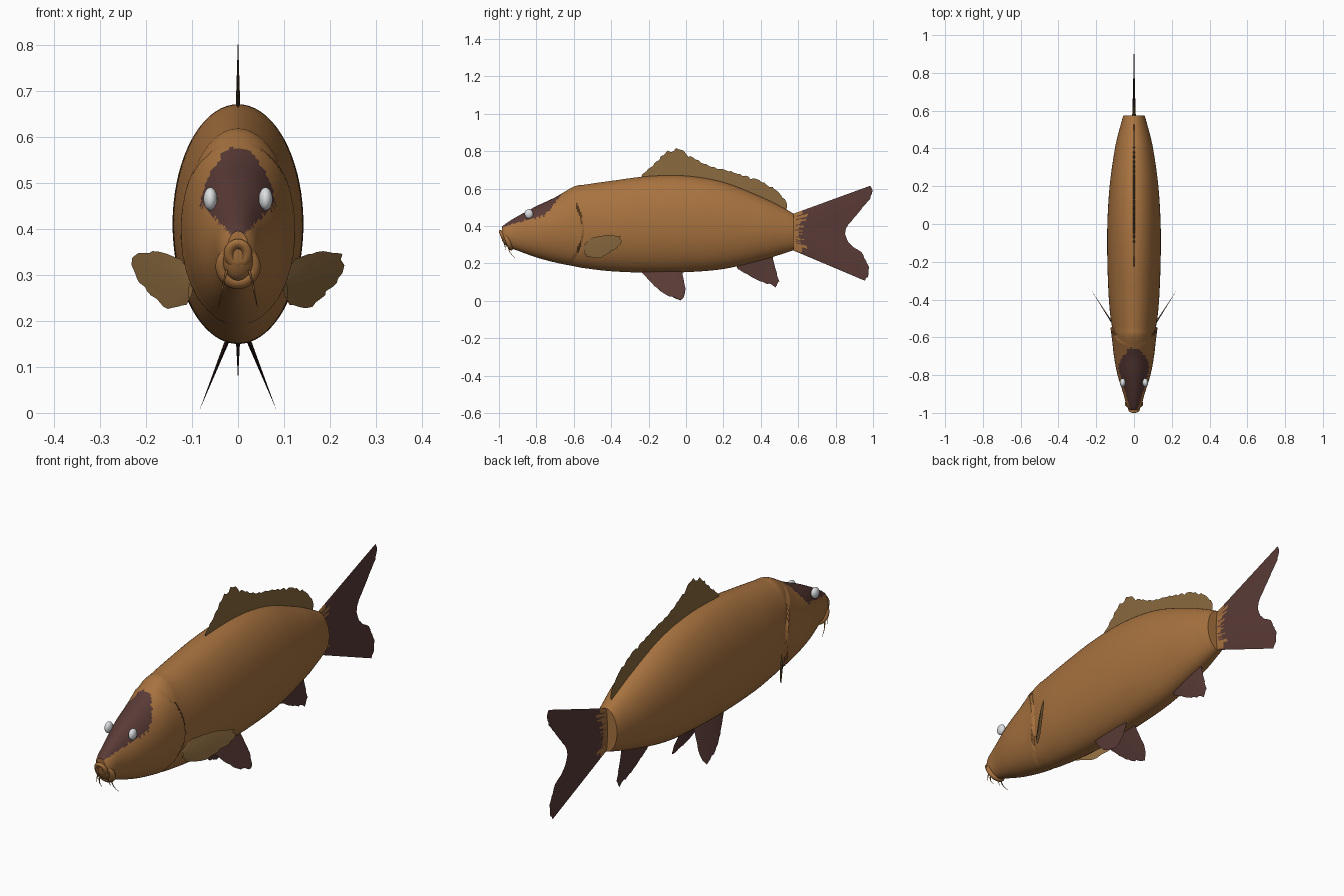
import bpy, bmesh, math, random
from mathutils import Vector

if "Cube" in bpy.data.objects:
    bpy.data.objects.remove(bpy.data.objects["Cube"])

random.seed(4)


def material(name, rgb):
    m = bpy.data.materials.new(name)
    m.diffuse_color = (*rgb, 1)
    m.use_nodes = True
    m.node_tree.nodes["Principled BSDF"].inputs["Base Color"].default_value = m.diffuse_color
    return m


SKIN = material("golden brown skin", (0.39, 0.17, 0.05))
DARK = material("dark maroon", (0.10, 0.043, 0.037))
OLIVE = material("olive fin", (0.25, 0.14, 0.048))
WHITE = material("pale eye", (0.72, 0.74, 0.76))


def finish(name, bm, mats, angle=50):
    bmesh.ops.remove_doubles(bm, verts=bm.verts, dist=1e-5)
    bmesh.ops.recalc_face_normals(bm, faces=bm.faces)
    me = bpy.data.meshes.new(name)
    bm.to_mesh(me)
    bm.free()
    for m in mats:
        me.materials.append(m)
    ob = bpy.data.objects.new(name, me)
    bpy.context.collection.objects.link(ob)
    bpy.ops.object.select_all(action='DESELECT')
    ob.select_set(True)
    bpy.context.view_layer.objects.active = ob
    bpy.ops.object.shade_smooth_by_angle(angle=math.radians(angle))
    return ob


# Body profile: y, top z, bottom z, half width
STATIONS = [(-0.985, 0.395, 0.325, 0.022), (-0.96, 0.415, 0.292, 0.040),
            (-0.90, 0.452, 0.268, 0.056), (-0.80, 0.506, 0.232, 0.087),
            (-0.70, 0.553, 0.205, 0.106), (-0.60, 0.610, 0.185, 0.116),
            (-0.54, 0.621, 0.174, 0.120), (-0.40, 0.641, 0.158, 0.133),
            (-0.20, 0.666, 0.150, 0.141), (0.0, 0.668, 0.153, 0.141),
            (0.20, 0.634, 0.170, 0.129), (0.40, 0.556, 0.216, 0.101),
            (0.52, 0.497, 0.252, 0.072), (0.575, 0.466, 0.270, 0.056)]


def spline(t):
    """Smooth interpolation through the stations, t in 0..1."""
    f = t * (len(STATIONS) - 1)
    i = min(int(f), len(STATIONS) - 2)
    f -= i
    p = [STATIONS[max(0, min(len(STATIONS) - 1, i + k))] for k in (-1, 0, 1, 2)]
    return [0.5 * (2 * b + (c - a) * f + (2 * a - 5 * b + 4 * c - d) * f * f
                   + (3 * b - a - 3 * c + d) * f ** 3) for a, b, c, d in zip(*p)]


# Body with raised gill cover edge and dark head cap
bm = bmesh.new()
RINGS, SIDES = 170, 72
rings = []
for i in range(RINGS + 1):
    y, top, bot, w = spline(i / RINGS)
    ring = []
    for j in range(SIDES):
        a = math.tau * j / SIDES
        z = (top + bot) / 2 + math.sin(a) * (top - bot) / 2
        d = y + 0.55 + ((z - 0.38) / 0.2) ** 2 * 0.09
        lift = 0.006 * math.exp(d / 0.04) if d < 0 else -0.005 * math.exp(-d / 0.02)
        x = math.cos(a) * (w + lift)
        ring.append(bm.verts.new((x, y, z)))
    rings.append(ring)
for r0, r1 in zip(rings, rings[1:]):
    for j in range(SIDES):
        k = (j + 1) % SIDES
        f = bm.faces.new((r0[j], r0[k], r1[k], r1[j]))
        c = f.calc_center_median()
        ragged = random.uniform(-0.004, 0.004)
        cap = (c.z > 0.375 + 0.95 * abs(c.x) + ragged and abs(c.x) < 0.093
               and c.y < -0.655 - (0.58 - c.z) * 0.8 + ragged)
        f.material_index = int(cap)
bm.faces.new(rings[0])
bm.faces.new(rings[-1])
finish("body", bm, [SKIN, DARK])


def along(points, u):
    """Point at fraction u of the length of a polyline."""
    pts = [Vector(p) for p in points]
    lens = [(b - a).length for a, b in zip(pts, pts[1:])]
    s = u * sum(lens)
    for a, b, n in zip(pts, pts[1:], lens):
        if s <= n:
            return a.lerp(b, s / n)
        s -= n
    return pts[-1]


def fin(name, base, edge, mats, thick=0.006, centre=lambda y, z: 0, side=1,
        cols=40, ragged=0.05, root=0.0):
    """Tapered blade lofted from a base line to an outer edge, in (y, z)."""
    bm = bmesh.new()
    rows = 14
    notch = [1 - random.uniform(0, ragged) * (c % 3 > 0) for c in range(cols + 1)]
    notch[0] = notch[-1] = 1
    fade = [root * random.uniform(0.6, 1.3) for c in range(cols)]
    for s in (-1, 1):
        grid = []
        for c in range(cols + 1):
            u = c / cols
            a, b = along(base, u), along(edge, u)
            line = []
            for r in range(rows + 1):
                v = r / rows
                p = a.lerp(b, v * notch[c])
                t = thick * (1 - v) * max(0, math.sin(math.pi * u)) ** 0.4
                if c in (0, cols):
                    t = 0
                t *= 0.8 + 0.2 * (c % 2)
                x = (centre(p.x, p.y) + s * t) * side
                line.append(bm.verts.new((x, p.x, p.y)))
            grid.append(line)
        for c in range(cols):
            for r in range(rows):
                f = bm.faces.new((grid[c][r], grid[c + 1][r],
                                  grid[c + 1][r + 1], grid[c][r + 1]))
                if (r + 0.5) / rows < fade[c]:
                    f.material_index = 1
    return finish(name, bm, mats)


# Fins on the centre line
fin("dorsal_fin",
    [(-0.24, 0.655), (-0.1, 0.66), (0, 0.655), (0.2, 0.622), (0.4, 0.545), (0.535, 0.482)],
    [(-0.235, 0.675), (-0.165, 0.74), (-0.11, 0.80), (-0.037, 0.822), (0.02, 0.775),
     (0.13, 0.72), (0.235, 0.695), (0.315, 0.67), (0.395, 0.645), (0.475, 0.602),
     (0.54, 0.53), (0.54, 0.50)], [OLIVE], cols=60, ragged=0.12)
fin("tail_fin", [(0.56, 0.46), (0.56, 0.275)],
    [(0.985, 0.615), (1.0, 0.595), (0.985, 0.545), (0.905, 0.45), (0.86, 0.395),
     (0.85, 0.36), (0.862, 0.325), (0.89, 0.29), (0.94, 0.26), (0.98, 0.18),
     (0.975, 0.13), (0.957, 0.107)],
    [DARK, SKIN], thick=0.01, ragged=0.01, cols=48, root=0.16)
fin("anal_fin", [(0.27, 0.195), (0.37, 0.22), (0.465, 0.25)],
    [(0.275, 0.17), (0.38, 0.11), (0.48, 0.07), (0.502, 0.095), (0.465, 0.22)],
    [DARK], thick=0.008, cols=26, ragged=0.08)

# Paired fins, eyes and barbels
for side, tag in ((-1, "left"), (1, "right")):
    fin("pelvic_fin_" + tag, [(-0.24, 0.17), (-0.03, 0.175)],
        [(-0.235, 0.15), (-0.17, 0.08), (-0.11, 0.03), (-0.02, 0.0), (0.0, 0.05), (-0.02, 0.15)],
        [DARK], centre=lambda y, z: 0.024 + (0.155 - z) * 0.4, side=side, cols=26)
    fin("pectoral_fin_" + tag, [(-0.55, 0.295), (-0.54, 0.25)],
        [(-0.51, 0.335), (-0.43, 0.353), (-0.34, 0.345), (-0.345, 0.30),
         (-0.40, 0.26), (-0.46, 0.225), (-0.53, 0.235)],
        [OLIVE], thick=0.005, centre=lambda y, z: 0.105 + (y + 0.54) * 0.64,
        side=side, cols=26, ragged=0.08)

    bm = bmesh.new()
    bmesh.ops.create_uvsphere(bm, u_segments=24, v_segments=16, radius=1)
    for v in bm.verts:
        v.co = (v.co.x * 0.015 + side * 0.06, v.co.y * 0.023 - 0.84, v.co.z * 0.025 + 0.465)
    finish("eye_" + tag, bm, [WHITE])

    for n, (x, y, z, dy, dz) in enumerate(((0.030, -0.95, 0.29, 0.035, -0.06),
                                           (0.024, -0.97, 0.31, 0.008, -0.04))):
        cu = bpy.data.curves.new("barbel", 'CURVE')
        cu.dimensions = '3D'
        cu.bevel_depth = 0.003
        cu.bevel_resolution = 1
        sp = cu.splines.new('POLY')
        sp.points.add(4)
        for k, p in enumerate(sp.points):
            t = k / 4
            p.co = (side * (x + 0.012 * t), y + dy * t * t, z + dz * t, 1)
            p.radius = 1 - 0.8 * t
        cu.materials.append(SKIN)
        bpy.context.collection.objects.link(bpy.data.objects.new(f"barbel_{tag}_{n}", cu))


# Lips: a small forward ring and a broader jaw fold behind it
def lip(name, loc, rx, rz, r, tilt):
    bm = bmesh.new()
    n, m = 32, 12
    ring = []
    for i in range(n):
        a = math.tau * i / n
        row = []
        for j in range(m):
            b = math.tau * j / m
            k = r * math.cos(b)
            x, z = (rx + k) * math.cos(a), (rz + k) * math.sin(a)
            row.append(bm.verts.new((loc[0] + x, loc[1] + r * math.sin(b) - z * tilt, loc[2] + z)))
        ring.append(row)
    for i in range(n):
        for j in range(m):
            i2, j2 = (i + 1) % n, (j + 1) % m
            bm.faces.new((ring[i][j], ring[i2][j], ring[i2][j2], ring[i][j2]))
    finish(name, bm, [SKIN])


lip("mouth_lip", (0, -0.980, 0.345), 0.020, 0.022, 0.011, 0.4)
lip("jaw_fold", (0, -0.952, 0.318), 0.036, 0.036, 0.013, 0.35)
